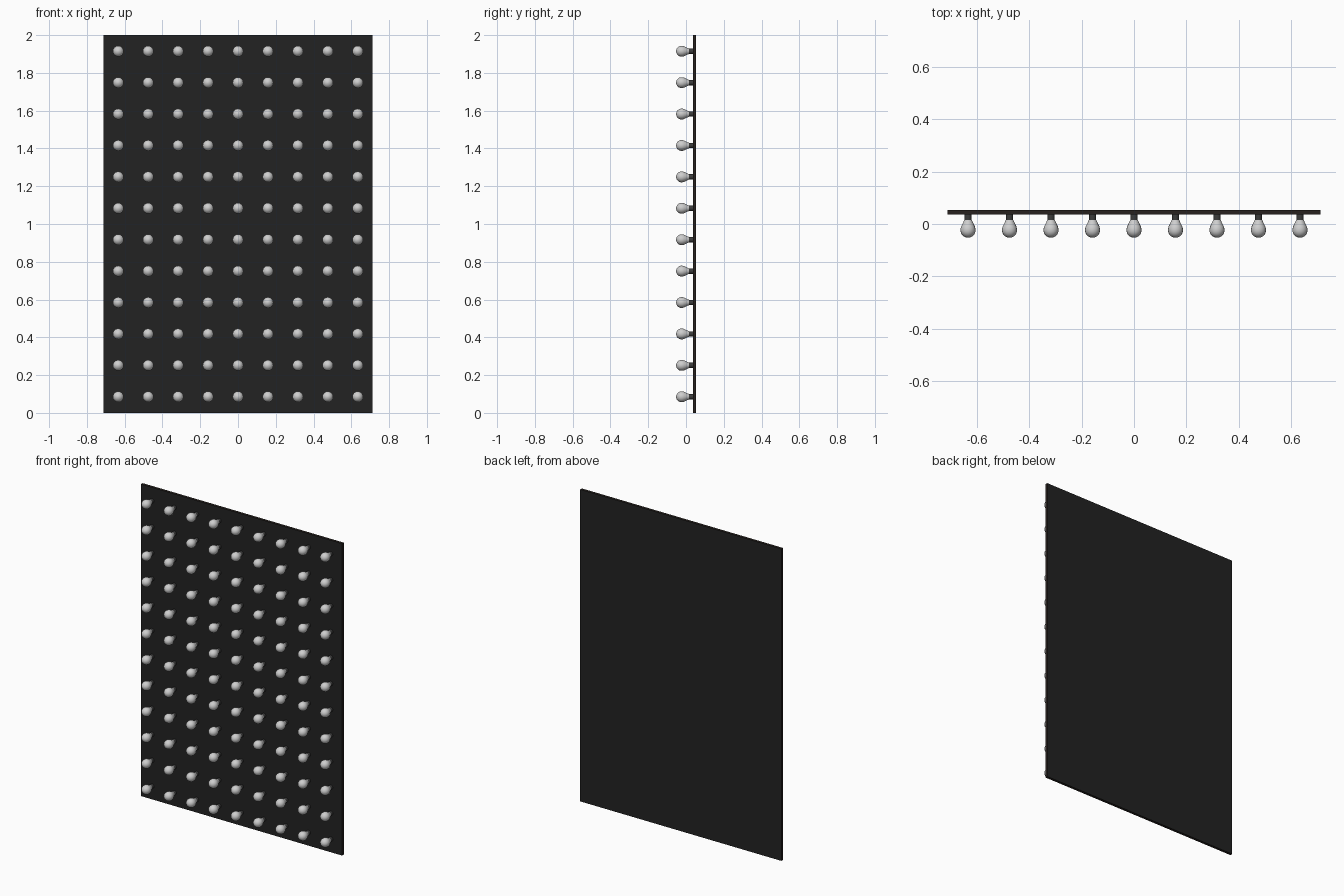
import bpy, bmesh, math

if "Cube" in bpy.data.objects:
    bpy.data.objects.remove(bpy.data.objects["Cube"])

COLS, ROWS = 9, 12
DX, DZ = 0.1585, 0.1663
X0, Z0 = -DX * (COLS - 1) / 2, 1 - DZ * (ROWS - 1) / 2


def material(name, r, g, b):
    m = bpy.data.materials.new(name)
    m.diffuse_color = (r, g, b, 1)
    m.use_nodes = True
    m.node_tree.nodes["Principled BSDF"].inputs["Base Color"].default_value = m.diffuse_color
    return m


panel_black = material("panel black", 0.016, 0.016, 0.016)
edge_brown = material("edge dark brown", 0.020, 0.015, 0.013)
socket_grey = material("socket dark grey", 0.045, 0.045, 0.045)
bulb_grey = material("bulb pale grey", 0.62, 0.62, 0.62)


def finish(bm, name, *mats):
    bmesh.ops.recalc_face_normals(bm, faces=bm.faces)
    mesh = bpy.data.meshes.new(name)
    bm.to_mesh(mesh)
    bm.free()
    for m in mats:
        mesh.materials.append(m)
    ob = bpy.data.objects.new(name, mesh)
    bpy.context.collection.objects.link(ob)
    return ob


def lathe_grid(name, profile, mat, sides=16):
    """Revolve (y, radius) points about the y axis, then repeat over the grid."""
    bm = bmesh.new()
    rings = []
    for y, r in profile:
        angles = [2 * math.pi * i / sides for i in range(sides)]
        rings.append([bm.verts.new((r * math.cos(a), y, r * math.sin(a))) for a in angles])
    for a, b in zip(rings, rings[1:]):
        for i in range(sides):
            j = (i + 1) % sides
            bm.faces.new((a[i], a[j], b[j], b[i])).smooth = True
    bm.faces.new(rings[0])
    bm.faces.new(rings[-1])
    for ring in (rings[0], rings[-1]):
        for i in range(sides):
            bm.edges.get((ring[i], ring[(i + 1) % sides])).smooth = False
    ob = finish(bm, name, mat)
    ob.location = (X0, 0, Z0)
    for axis, count, offset in (("columns", COLS, (DX, 0, 0)), ("rows", ROWS, (0, 0, DZ))):
        arr = ob.modifiers.new(axis, 'ARRAY')
        arr.count = count
        arr.use_relative_offset = False
        arr.use_constant_offset = True
        arr.constant_offset_displace = offset
    return ob


# Backing panel, with its thin edges in a warmer tone
bm = bmesh.new()
bmesh.ops.create_cube(bm, size=1)
for v in bm.verts:
    v.co = (v.co.x * 1.426, 0.0445 + v.co.y * 0.017, 1 + v.co.z * 2)
bm.normal_update()
for f in bm.faces:
    f.material_index = 0 if abs(f.normal.y) > 0.5 else 1
finish(bm, "backing_panel", panel_black, edge_brown)

# Sockets
lathe_grid("bulb_sockets", [(0.037, 0.014), (0.014, 0.014)], socket_grey)

# Pear-shaped bulbs: tapered neck running into a round end
cy, radius = -0.0235, 0.029
profile = [(0.016, 0.0145), (0.008, 0.0175), (0.0, 0.0215), (-0.010, 0.0265)]
profile += [(cy - radius * math.sin(t), radius * math.cos(t))
            for t in (math.radians(d) for d in (-10, 10, 30, 50, 68, 82))]
profile.append((cy - radius, 0.001))
lathe_grid("light_bulbs", profile, bulb_grey)
